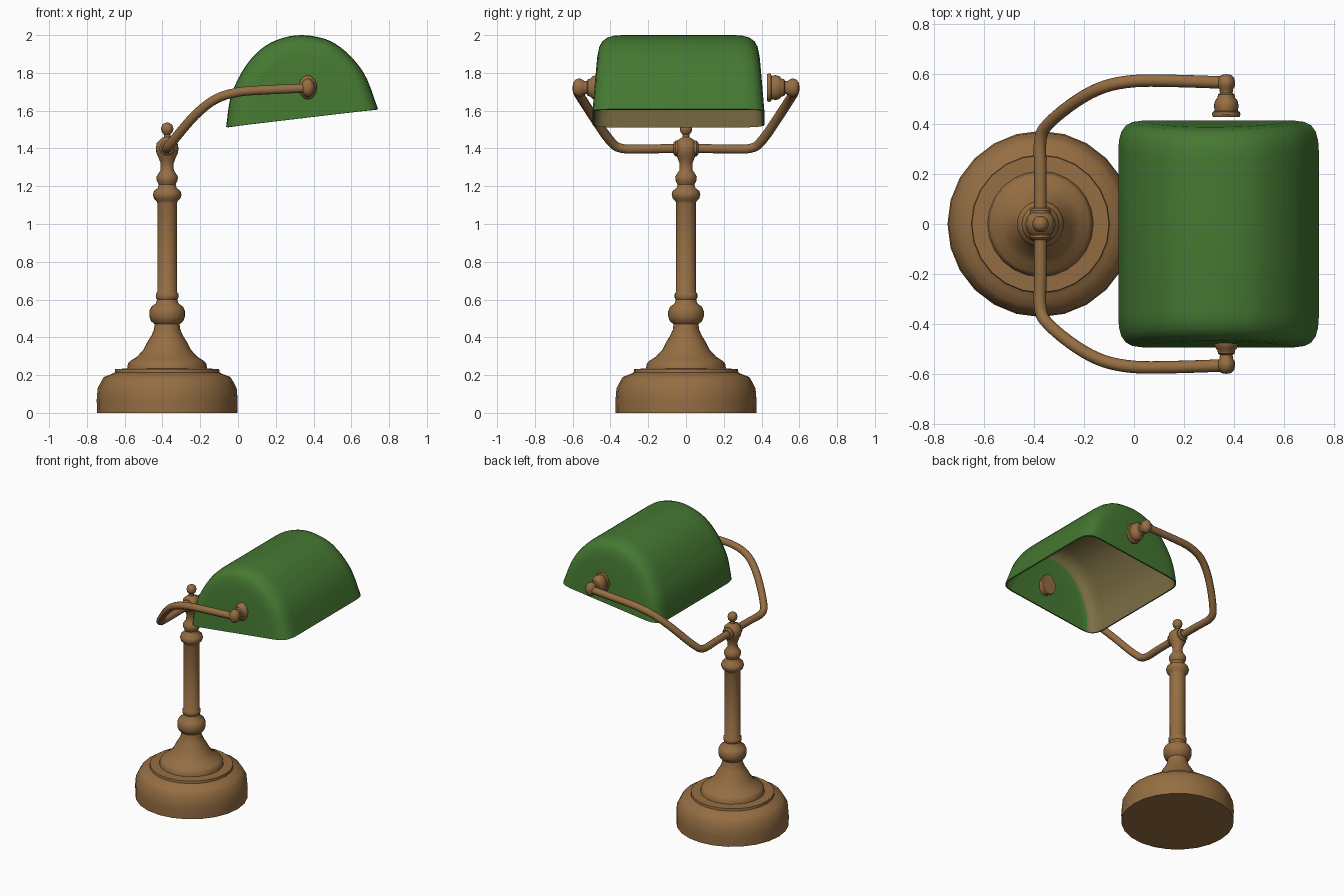
import bpy, bmesh, math
from mathutils import Vector, Matrix

if "Cube" in bpy.data.objects:
    bpy.data.objects.remove(bpy.data.objects["Cube"])


def material(name, rgb):
    m = bpy.data.materials.new(name)
    m.diffuse_color = (*rgb, 1)
    m.use_nodes = True
    m.node_tree.nodes["Principled BSDF"].inputs["Base Color"].default_value = m.diffuse_color
    return m


brass = material("aged_brass", (0.30, 0.155, 0.055))
green = material("green_glass", (0.06, 0.19, 0.032))
tan = material("tan_lining", (0.21, 0.165, 0.06))


def smooth_path(points, steps):
    """Catmull-Rom curve through the points."""
    p = [Vector(q) for q in points]
    p = [2 * p[0] - p[1]] + p + [2 * p[-1] - p[-2]]
    out = []
    for a, b, c, d in zip(p, p[1:], p[2:], p[3:]):
        for k in range(steps):
            t = k / steps
            out.append(0.5 * (2 * b + (c - a) * t + (2 * a - 5 * b + 4 * c - d) * t * t
                              + (3 * b - a - 3 * c + d) * t ** 3))
    return out + [p[-2]]


def finish(obj, angle=40):
    bpy.ops.object.select_all(action='DESELECT')
    obj.select_set(True)
    bpy.context.view_layer.objects.active = obj
    for mod in list(obj.modifiers):
        bpy.ops.object.modifier_apply(modifier=mod.name)
    bpy.ops.object.shade_smooth_by_angle(angle=math.radians(angle))


def to_object(name, bm, mats):
    bmesh.ops.remove_doubles(bm, verts=bm.verts, dist=1e-5)
    bmesh.ops.recalc_face_normals(bm, faces=bm.faces)
    me = bpy.data.meshes.new(name)
    bm.to_mesh(me)
    bm.free()
    obj = bpy.data.objects.new(name, me)
    bpy.context.collection.objects.link(obj)
    for m in mats:
        me.materials.append(m)
    return obj


def lathe(name, profile, matrix, sides=24):
    """Turn a (radius, height) profile about local z."""
    bm = bmesh.new()
    rings = [[bm.verts.new((r * math.cos(2 * math.pi * i / sides),
                            r * math.sin(2 * math.pi * i / sides), z))
              for i in range(sides)] for r, z in profile]
    for a, b in zip(rings, rings[1:]):
        for i in range(sides):
            j = (i + 1) % sides
            bm.faces.new((a[i], a[j], b[j], b[i]))
    bm.transform(matrix)
    finish(to_object(name, bm, [brass]))


stand = Matrix.Translation((-0.375, 0, 0))

# stepped round base with bell-shaped foot
lathe("base", [(0, 0), (0.372, 0), (0.373, 0.07), (0.368, 0.13), (0.35, 0.165),
               (0.335, 0.19), (0.295, 0.205), (0.277, 0.215), (0.275, 0.232),
               (0.212, 0.235), (0.207, 0.262), (0.195, 0.275), (0.16, 0.297),
               (0.125, 0.335), (0.105, 0.375), (0.083, 0.41), (0.07, 0.44),
               (0.064, 0.48), (0, 0.48)], stand)

# turned column with its collars
lathe("column", [(0.06, 0.465), (0.085, 0.485), (0.094, 0.51), (0.094, 0.54),
                 (0.084, 0.562), (0.06, 0.58), (0.054, 0.6), (0.06, 0.61), (0.06, 0.63),
                 (0.052, 0.64), (0.052, 1.11), (0.055, 1.12), (0.07, 1.135),
                 (0.076, 1.155), (0.07, 1.175), (0.05, 1.19), (0.045, 1.21),
                 (0.055, 1.23), (0.057, 1.25), (0.045, 1.27), (0.035, 1.285),
                 (0.034, 1.32), (0.045, 1.35), (0.057, 1.375), (0.06, 1.4),
                 (0.055, 1.43), (0.035, 1.45), (0.018, 1.46), (0.018, 1.475),
                 (0.029, 1.487), (0.033, 1.505), (0.027, 1.525), (0.013, 1.535),
                 (0, 1.537)], stand)

# two curved arms with oval pivot knobs, one on each side
arm_points = [(-0.375, 0, 1.4), (-0.375, 0.2, 1.398), (-0.375, 0.34, 1.4),
              (-0.34, 0.405, 1.445), (-0.228, 0.495, 1.575), (-0.12, 0.55, 1.66),
              (0, 0.573, 1.698), (0.15, 0.574, 1.71), (0.37, 0.567, 1.72)]
knob = [(0, 0.43), (0.072, 0.43), (0.076, 0.44), (0.072, 0.45), (0.062, 0.453),
        (0.066, 0.475), (0.06, 0.495), (0.048, 0.505), (0.044, 0.52), (0.034, 0.525),
        (0.036, 0.54), (0.046, 0.552), (0.048, 0.568), (0.042, 0.585),
        (0.025, 0.598), (0, 0.601)]
for side, label in ((-1, "front"), (1, "back")):
    curve = bpy.data.curves.new(label + "_arm", 'CURVE')
    curve.dimensions = '3D'
    curve.bevel_depth = 0.025
    curve.bevel_resolution = 3
    path = smooth_path(arm_points, 4)
    spline = curve.splines.new('POLY')
    spline.points.add(len(path) - 1)
    for pt, co in zip(spline.points, path):
        pt.co = (co.x, co.y * side, co.z, 1)
    arm = bpy.data.objects.new(label + "_arm", curve)
    bpy.context.collection.objects.link(arm)
    curve.materials.append(brass)
    bpy.ops.object.select_all(action='DESELECT')
    arm.select_set(True)
    bpy.context.view_layer.objects.active = arm
    bpy.ops.object.convert(target='MESH')
    finish(bpy.context.view_layer.objects.active)

    spot = (Matrix.Translation((0.37, 0, 1.722)) @ Matrix.Diagonal((0.75, 1, 1, 1))
            @ Matrix.Rotation(-side * math.pi / 2, 4, 'X'))
    lathe(label + "_knob", knob, spot)
    # small collar where the arm meets the column
    lathe(label + "_collar", [(0, 0.03), (0.042, 0.03), (0.042, 0.055), (0.032, 0.065), (0, 0.065)],
          Matrix.Translation((-0.375, 0, 1.4)) @ Matrix.Rotation(-side * math.pi / 2, 4, 'X'), 16)

# tilted half-barrel shade: arch section swept along y, shrinking at rounded ends
arch = smooth_path([(-0.063, 0, 1.513), (-0.042, 0, 1.66), (0, 0, 1.767), (0.063, 0, 1.867),
                    (0.143, 0, 1.942), (0.24, 0, 1.986), (0.344, 0, 2.0), (0.46, 0, 1.98),
                    (0.54, 0, 1.937), (0.62, 0, 1.862), (0.683, 0, 1.767),
                    (0.741, 0, 1.608)], 3)
middle = (arch[0] + arch[-1]) / 2
up = Vector((-0.117, 0, 0.993))
ends = [(0, 0), (0, 0.4), (0, 0.75), (0.006, 0.86), (0.02, 0.925), (0.045, 0.97),
        (0.08, 0.993), (0.12, 1)]
stations = [(-1, d, s) for d, s in ends] + [(1, d, s) for d, s in reversed(ends)]
bm = bmesh.new()
rows = []
for side, inset, scale in stations:
    row = []
    for p in arch:
        off = (p - middle) * scale
        draft = 0.08 * max(0, off.dot(up))
        y = -0.04 + side * (0.455 - inset - draft)
        row.append(bm.verts.new((middle.x + off.x, y, middle.z + off.z)))
    rows.append(row)
for r, (a, b) in enumerate(zip(rows, rows[1:])):
    cap = r < 3 or r >= len(rows) - 4
    for i in range(len(arch) - 1):
        f = bm.faces.new((a[i], a[i + 1], b[i + 1], b[i]))
        f.material_index = 0 if cap else 1
bmesh.ops.dissolve_degenerate(bm, dist=1e-5, edges=bm.edges)
# slots: the inner skin uses the next slot, so end walls stay green and the rest is tan
shade = to_object("shade", bm, [green, green, tan])
wall = shade.modifiers.new("wall", 'SOLIDIFY')
wall.thickness = 0.01
wall.offset = -1
wall.material_offset = 1
finish(shade, 50)
